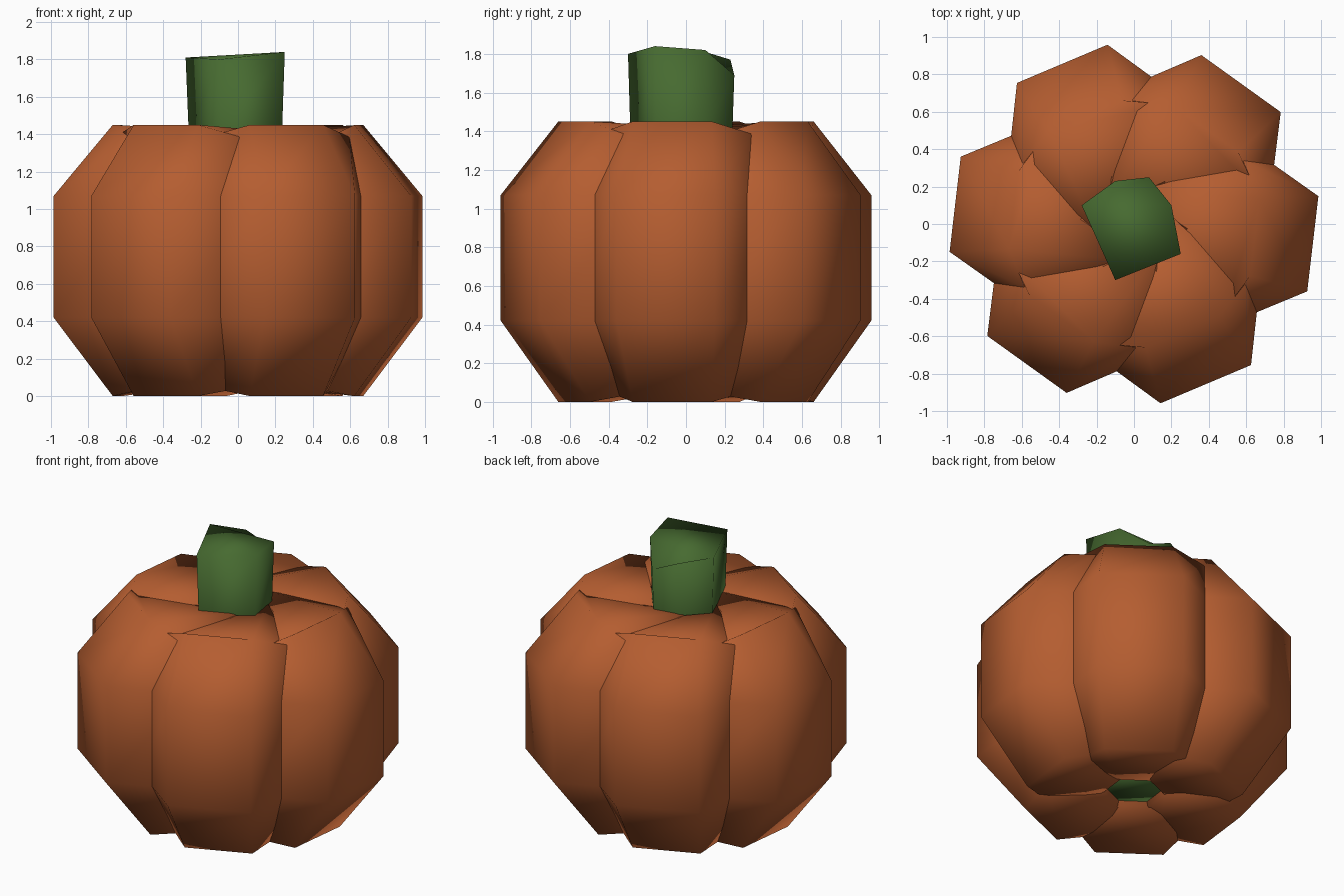
import bpy, bmesh, math
from mathutils import Matrix

cube = bpy.data.objects.get("Cube")
if cube:
    bpy.data.objects.remove(cube)


def make_material(name, rgb):
    mat = bpy.data.materials.new(name)
    mat.use_nodes = True
    mat.diffuse_color = (*rgb, 1)
    mat.node_tree.nodes["Principled BSDF"].inputs["Base Color"].default_value = (*rgb, 1)
    return mat


def loft(name, rings, mat, fold=None):
    """Skin a stack of closed rings, cap both ends and shade it smooth."""
    bm = bmesh.new()
    loops = [[bm.verts.new(p) for p in ring] for ring in rings]
    n = len(loops[0])
    for low, high in zip(loops, loops[1:]):
        for i in range(n):
            j = (i + 1) % n
            bm.faces.new((low[i], low[j], high[j], high[i]))
    bm.faces.new(loops[0][::-1])
    top = bm.faces.new(loops[-1])
    if fold:
        bmesh.utils.face_split(top, loops[-1][fold[0]], loops[-1][fold[1]])
    bmesh.ops.recalc_face_normals(bm, faces=bm.faces)
    for face in bm.faces:
        face.smooth = True
    mesh = bpy.data.meshes.new(name)
    bm.to_mesh(mesh)
    bm.free()
    mesh.materials.append(mat)
    obj = bpy.data.objects.new(name, mesh)
    bpy.context.collection.objects.link(obj)
    return obj


def lobe_ring(outer, side, inner):
    """Six-sided ring from (radial, half width, height) corners, mirrored."""
    right = [(r, -w, z) for r, w, z in (inner, side, outer)]
    left = [(r, w, z) for r, w, z in (outer, side, inner)]
    return right + left


orange = make_material("pumpkin orange", (0.46, 0.11, 0.03))
green = make_material("stem green", (0.062, 0.145, 0.03))

# Six fat rind lobes around the middle
lobe = [
    lobe_ring((0.64, 0.21, 0.0), (0.40, 0.36, 0.05), (0.16, 0.11, 0.06)),
    lobe_ring((0.948, 0.26, 0.42), (0.49, 0.52, 0.42), (0.03, 0.26, 0.42)),
    lobe_ring((0.948, 0.26, 1.07), (0.49, 0.52, 1.07), (0.03, 0.26, 1.07)),
    lobe_ring((0.64, 0.21, 1.45), (0.53, 0.41, 1.385), (0.05, 0.20, 1.42)),
]
stretch = Matrix.Diagonal((1.015, 0.985, 1, 1))
for k in range(6):
    obj = loft(f"rind_lobe_{k + 1}", lobe, orange)
    turn = Matrix.Rotation(math.radians(60 * k - 66.5), 4, "Z")
    obj.data.transform(stretch @ turn)

# Crooked stem running through the core, with a slanted cut on top
tip = [(-0.28, 0.10, 1.81), (-0.10, -0.30, 1.80), (0.25, -0.16, 1.84),
       (0.20, 0.10, 1.82), (0.08, 0.25, 1.69), (-0.10, 0.23, 1.77)]
base = [(x * 0.94, y * 0.96, 1.40) for x, y, z in tip]
root = [(x * 0.9, y * 0.9, 0.09) for x, y, z in tip]
loft("stem", [root, base, tip], green, fold=(0, 2))
